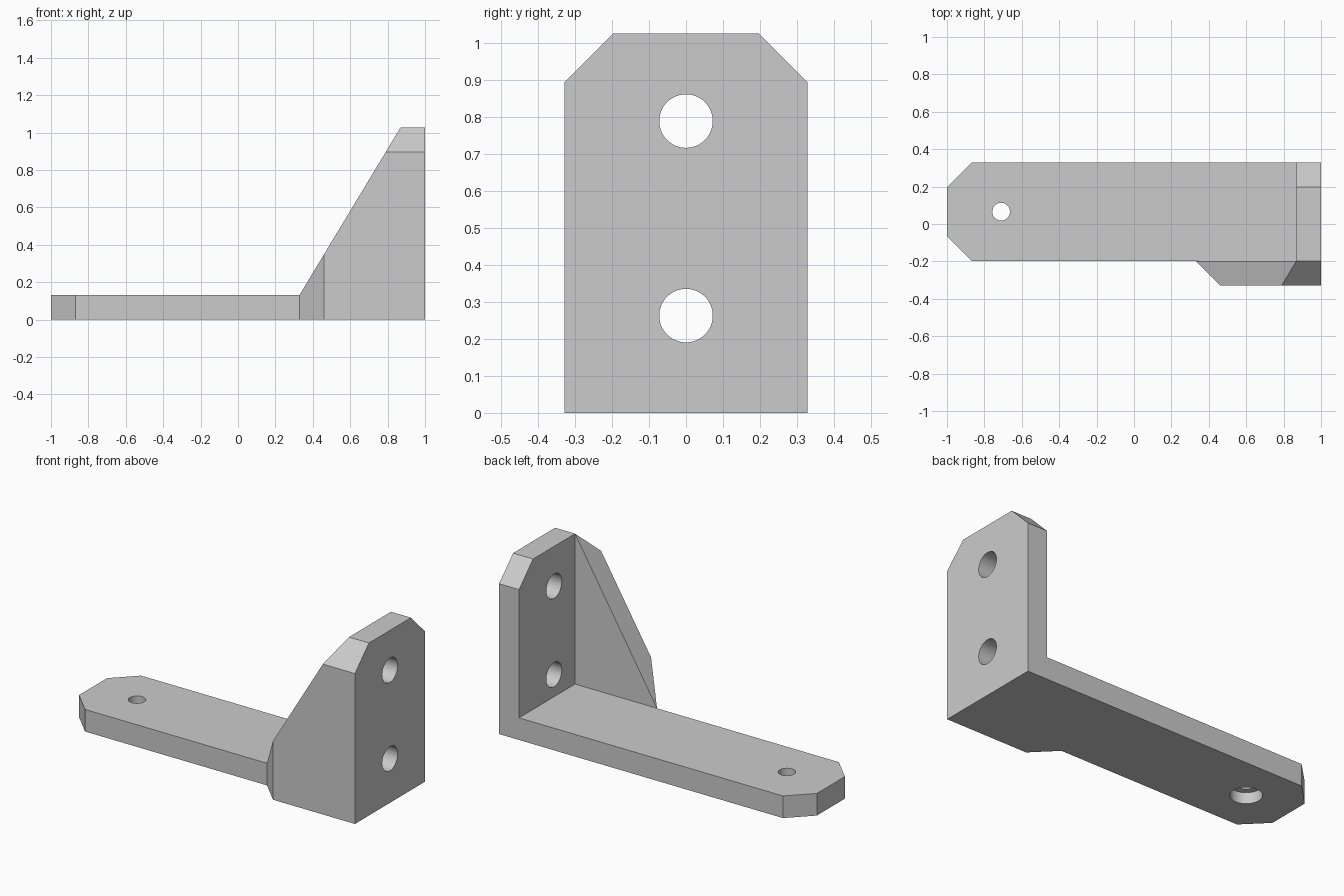
import bpy
import bmesh
import math
from mathutils import Matrix, Vector

cube = bpy.data.objects.get("Cube")
if cube:
    bpy.data.objects.remove(cube, do_unlink=True)

MM = 1 / 38                 # the bracket is 76 mm long and 2 units in the scene
T = 5 * MM                  # plate thickness, also the chamfer size
HALF_W = 12.5 * MM          # half width of the upright plate
HEIGHT = 39 * MM
INNER = -HALF_W + T         # inside face of the gusset
WALL = 1 - T                # inside face of the upright plate
TOE = 12.5 * MM             # where the gusset ends

metal = bpy.data.materials.new("light_grey")
metal.use_nodes = True
GREY = (0.6, 0.6, 0.6, 1)
metal.diffuse_color = GREY
metal.node_tree.nodes["Principled BSDF"].inputs["Base Color"].default_value = GREY


def link(name, bm):
    bmesh.ops.recalc_face_normals(bm, faces=bm.faces)
    mesh = bpy.data.meshes.new(name)
    bm.to_mesh(mesh)
    bm.free()
    mesh.materials.append(metal)
    ob = bpy.data.objects.new(name, mesh)
    bpy.context.collection.objects.link(ob)
    return ob


def prism(name, outline, axis, low, high):
    """Extrude a 2D outline along the x, y or z axis."""
    def place(u, v):
        p = [u, v]
        p.insert(axis, low)
        return p
    bm = bmesh.new()
    face = bm.faces.new([bm.verts.new(place(u, v)) for u, v in outline])
    new = bmesh.ops.extrude_face_region(bm, geom=[face])["geom"]
    step = Vector((0, 0, 0))
    step[axis] = high - low
    bmesh.ops.translate(bm, vec=step, verts=[g for g in new if isinstance(g, bmesh.types.BMVert)])
    return link(name, bm)


def cylinder(name, centre, radius, depth, turn=0):
    bm = bmesh.new()
    matrix = Matrix.Translation(centre) @ Matrix.Rotation(turn, 4, 'Y')
    bmesh.ops.create_cone(bm, cap_ends=True, segments=64, radius1=radius,
                          radius2=radius, depth=depth, matrix=matrix)
    return link(name, bm)


def combine(body, cutter, operation):
    cutter.hide_render = True
    mod = body.modifiers.new(cutter.name, 'BOOLEAN')
    mod.operation = operation
    mod.solver = 'EXACT'
    mod.object = cutter
    bpy.context.view_layer.objects.active = body
    bpy.ops.object.modifier_apply(modifier=mod.name)
    bpy.data.objects.remove(cutter, do_unlink=True)


# Plan outline: arm with a chamfered end, widening into the gusset
plan = [(-1, INNER + T), (-1 + T, INNER), (TOE, INNER), (TOE + T, -HALF_W),
        (1, -HALF_W), (1, HALF_W), (-1 + T, HALF_W), (-1, HALF_W - T)]
bracket = prism("angle_bracket", plan, 2, 0, HEIGHT)

# Front outline: flat arm and sloping gusset
front = [(-1.1, -0.1), (1.1, -0.1), (1.1, 1.2), (WALL, 1.2),
         (WALL, HEIGHT), (TOE, T), (-1.1, T)]
combine(bracket, prism("front_outline", front, 1, -0.5, 0.5), 'INTERSECT')

# Side outline: upright plate with chamfered top corners
side = [(-HALF_W, -0.1), (HALF_W, -0.1), (HALF_W, HEIGHT - T), (HALF_W - T, HEIGHT),
        (T - HALF_W, HEIGHT), (-HALF_W, HEIGHT - T)]
combine(bracket, prism("side_outline", side, 0, -1.2, 1.2), 'INTERSECT')

# Open space between arm, gusset and upright plate
pocket = [(-1.2, INNER), (WALL, INNER), (WALL, 0.6), (-1.2, 0.6)]
combine(bracket, prism("pocket", pocket, 2, T, 1.3), 'DIFFERENCE')

# Two mounting holes through the upright plate
for z in (10 * MM, 30 * MM):
    combine(bracket, cylinder("mounting_hole", (1 - T / 2, 0, z), 2.75 * MM,
                              T * 2, math.pi / 2), 'DIFFERENCE')

# Screw hole in the arm, counterbored from below
screw = (-27 * MM, T / 2)
combine(bracket, cylinder("screw_hole", (*screw, T / 2), 1.8 * MM, T * 2), 'DIFFERENCE')
combine(bracket, cylinder("counterbore", (*screw, 0), 3.25 * MM, T), 'DIFFERENCE')

# Smooth hole walls, sharp plate edges
bpy.ops.object.select_all(action='DESELECT')
bracket.select_set(True)
bpy.context.view_layer.objects.active = bracket
bpy.ops.object.shade_smooth_by_angle(angle=math.radians(25))
